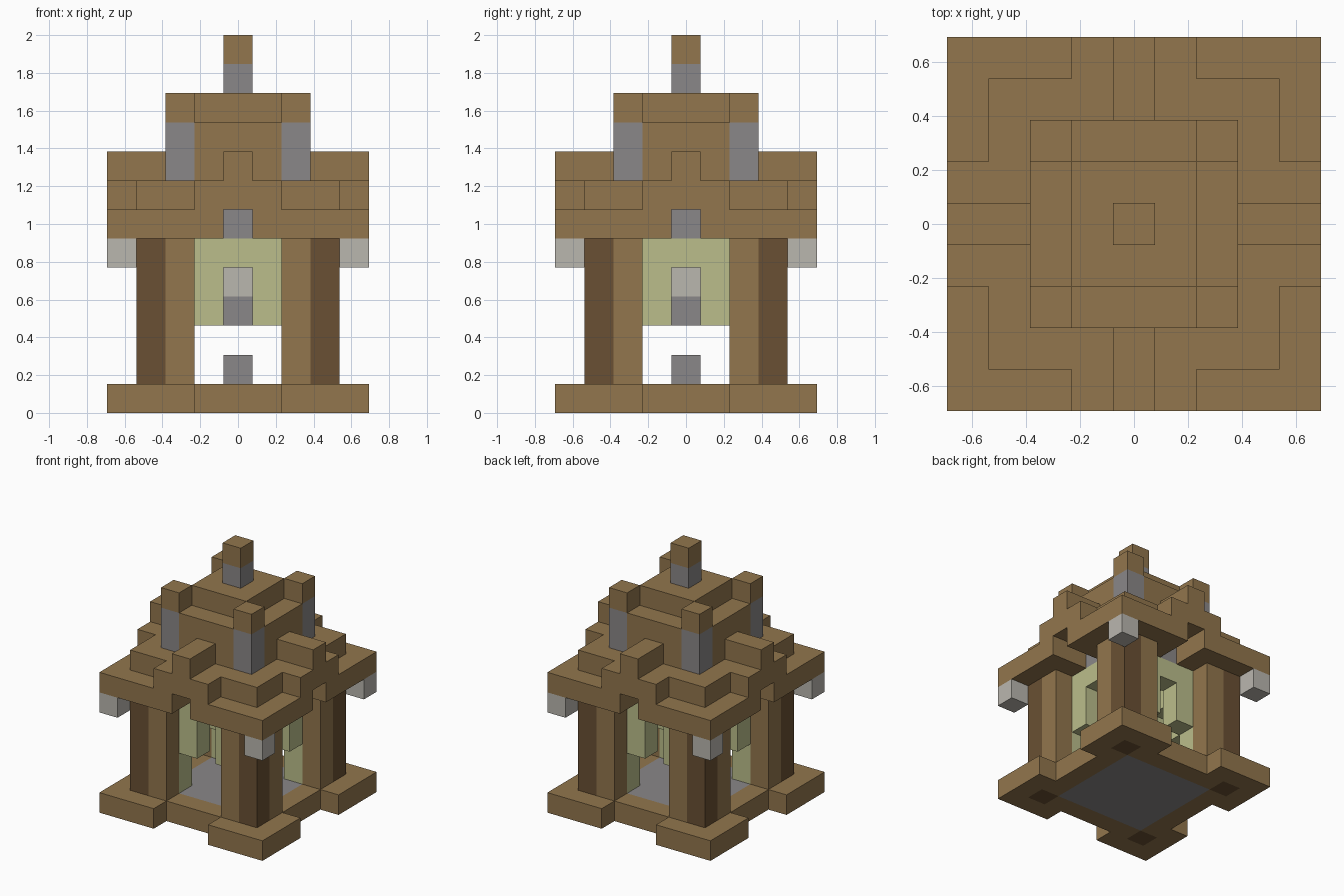
import bpy, bmesh
from mathutils import Vector

cube = bpy.data.objects.get("Cube")
if cube:
    bpy.data.objects.remove(cube)

U = 2 / 13          # edge of one block
cells = {}          # block position -> part name


def linear(c):
    c /= 255
    return c / 12.92 if c <= 0.04045 else ((c + 0.055) / 1.055) ** 2.4


def material(name, rgb):
    m = bpy.data.materials.new(name)
    m.use_nodes = True
    col = [linear(c) for c in rgb] + [1]
    m.diffuse_color = col
    bsdf = m.node_tree.nodes["Principled BSDF"]
    bsdf.inputs["Base Color"].default_value = col
    bsdf.inputs["Roughness"].default_value = 0.9
    return m


wood = material("wood", (146, 118, 77))
dark_wood = material("dark wood", (106, 80, 51))
bamboo = material("pale green", (187, 190, 139))
stone = material("grey stone", (138, 135, 136))
lamp = material("light grey", (186, 183, 175))


def fill(part, xs, ys, zs):
    """Fill inclusive block ranges, repeated on all four sides and both diagonals."""
    for x in range(xs[0], xs[1] + 1):
        for y in range(ys[0], ys[1] + 1):
            for z in range(zs[0], zs[1] + 1):
                for a, b in ((x, y), (y, x)):
                    for sx in (1, -1):
                        for sy in (1, -1):
                            key = (a * sx, b * sy, z)
                            if part:
                                cells[key] = part
                            else:
                                cells.pop(key, None)


# Base with projecting corner pads and an inlaid floor
fill("base", (0, 3), (0, 3), (0, 0))
fill("base", (2, 4), (2, 4), (0, 0))
fill("floor", (0, 2), (0, 2), (0, 0))
fill("floor_pedestal", (0, 0), (0, 0), (1, 1))

# Corner posts: dark core, lighter flanks
fill("post_cores", (3, 3), (3, 3), (0, 5))
fill("post_flanks", (2, 2), (3, 3), (1, 5))

# Green inner frame forming an arch on each side
fill("arch_frame", (2, 2), (2, 2), (1, 5))
fill("arch_frame", (1, 1), (2, 2), (3, 5))
fill("arch_frame", (0, 0), (2, 2), (5, 5))

# Lantern hanging in the middle
fill("lantern_base", (0, 0), (0, 0), (3, 3))
fill("lantern_light", (0, 0), (0, 0), (4, 4))
fill("lantern_hanger", (0, 0), (0, 0), (5, 5))

# Eaves, with a notch in the middle of each side
fill("eaves", (0, 4), (0, 4), (6, 6))
fill(None, (0, 0), (3, 4), (6, 6))
fill("arch_keystones", (0, 0), (2, 2), (6, 6))
fill("eave_lanterns", (4, 4), (4, 4), (5, 5))

# Second roof tier with a cross arm and a ridge beam on each side
fill("roof_tier", (0, 3), (0, 3), (7, 7))
fill("roof_tier", (0, 1), (4, 4), (7, 7))
fill("ridge_beams", (0, 0), (3, 4), (8, 8))

# Upper turret with stone corner posts
fill("turret", (0, 2), (0, 2), (8, 9))
fill("turret", (0, 1), (0, 1), (10, 10))
fill("turret_posts", (2, 2), (2, 2), (8, 9))
fill("turret_post_caps", (2, 2), (2, 2), (10, 10))

# Finial
fill("finial_stem", (0, 0), (0, 0), (11, 11))
fill("finial_cap", (0, 0), (0, 0), (12, 12))

special = {
    "floor": stone, "floor_pedestal": stone, "post_cores": dark_wood,
    "arch_frame": bamboo, "lantern_base": stone, "lantern_light": lamp,
    "lantern_hanger": stone, "arch_keystones": stone, "eave_lanterns": lamp,
    "turret_posts": stone, "finial_stem": stone,
}


def build(part):
    """Make one object from the exposed block faces of a part."""
    bm = bmesh.new()
    for key in [k for k, p in cells.items() if p == part]:
        for axis in range(3):
            for s in (1, -1):
                n = Vector((0, 0, 0))
                n[axis] = s
                if tuple(int(k + d) for k, d in zip(key, n)) in cells:
                    continue
                t = Vector((0, 0, 0))
                t[(axis + 1) % 3] = 1
                b = n.cross(t)
                mid = Vector(key) + Vector((0, 0, 0.5)) + n / 2
                bm.faces.new([bm.verts.new((mid + (t * i + b * j) / 2) * U)
                              for i, j in ((-1, -1), (1, -1), (1, 1), (-1, 1))])
    bmesh.ops.remove_doubles(bm, verts=bm.verts, dist=U / 100)
    mesh = bpy.data.meshes.new(part)
    bm.to_mesh(mesh)
    bm.free()
    mesh.materials.append(special.get(part, wood))
    bpy.context.collection.objects.link(bpy.data.objects.new(part, mesh))


for part in dict.fromkeys(cells.values()):
    build(part)
